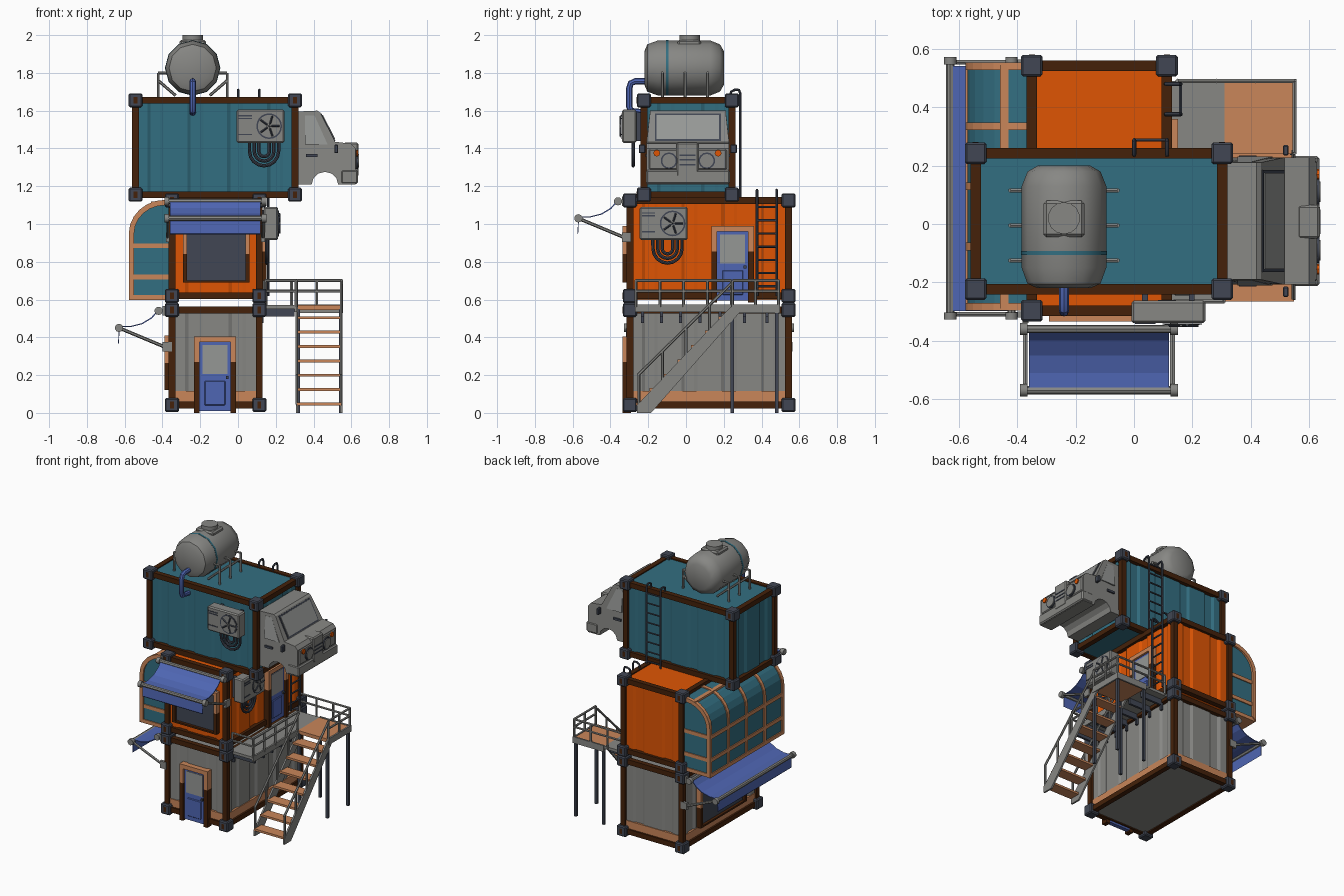
import bpy, bmesh, math
from mathutils import Matrix, Vector

if "Cube" in bpy.data.objects:
    bpy.data.objects.remove(bpy.data.objects["Cube"])

def material(name, r, g, b):
    m = bpy.data.materials.new(name)
    m.diffuse_color = [(c / 255) ** 2.2 for c in (r, g, b)] + [1]
    m.use_nodes = True
    m.node_tree.nodes["Principled BSDF"].inputs["Base Color"].default_value = m.diffuse_color
    return m
ORANGE = material("orange", 222, 86, 12)
TEAL = material("teal", 54, 110, 128)
BLUE = material("blue", 80, 102, 178)
GREY = material("grey", 134, 134, 131)
GLASS = material("glass grey", 148, 150, 148)
BROWN = material("dark brown", 70, 38, 18)
SLATE = material("slate", 67, 72, 84)
SALMON = material("salmon", 200, 133, 90)

X = Matrix.Identity(4)      # placement applied to every new part
def place(x=0, y=0, z=0, turn=0):
    global X
    X = Matrix.Translation((x, y, z)) @ Matrix.Rotation(math.radians(turn), 4, 'Z')

def finish(name, bm, mat, smooth=False):
    bmesh.ops.recalc_face_normals(bm, faces=bm.faces)
    bm.transform(X)
    me = bpy.data.meshes.new(name)
    bm.to_mesh(me)
    bm.free()
    me.materials.append(mat)
    ob = bpy.data.objects.new(name, me)
    bpy.context.collection.objects.link(ob)
    if smooth:
        bpy.ops.object.select_all(action='DESELECT')
        ob.select_set(True)
        bpy.context.view_layer.objects.active = ob
        bpy.ops.object.shade_smooth_by_angle(angle=math.radians(40))
    return ob

def boxes(name, items, mat, bevel=0):
    """items: (x0, x1, y0, y1, z0, z1)"""
    bm = bmesh.new()
    for a, b, c, d, e, f in items:
        m = Matrix.Translation(((a + b) / 2, (c + d) / 2, (e + f) / 2)) @ Matrix.Diagonal((b - a, d - c, f - e, 1))
        bmesh.ops.create_cube(bm, size=1, matrix=m)
    if bevel:
        bmesh.ops.bevel(bm, geom=bm.edges[:], offset=bevel, segments=1, affect='EDGES')
    return finish(name, bm, mat)

def rods(name, pairs, r, mat, n=6):
    bm = bmesh.new()
    for p, q in pairs:
        p, q = Vector(p), Vector(q)
        d = q - p
        m = Matrix.Translation((p + q) / 2) @ d.to_track_quat('Z', 'Y').to_matrix().to_4x4()
        bmesh.ops.create_cone(bm, cap_ends=True, segments=n, radius1=r, radius2=r, depth=d.length, matrix=m)
    return finish(name, bm, mat, True)

def pipe(name, pts, r, mat):
    cu = bpy.data.curves.new(name, 'CURVE')
    cu.dimensions, cu.bevel_depth, cu.bevel_resolution, cu.use_fill_caps = '3D', r, 2, True
    s = cu.splines.new('POLY')
    s.points.add(len(pts) - 1)
    for p, co in zip(s.points, pts):
        p.co = (*co, 1)
    ob = bpy.data.objects.new(name + "_path", cu)
    bpy.context.collection.objects.link(ob)
    bpy.context.view_layer.update()
    bm = bmesh.new()
    me = ob.evaluated_get(bpy.context.evaluated_depsgraph_get()).to_mesh()
    bm.from_mesh(me)
    bpy.data.objects.remove(ob)
    return finish(name, bm, mat, True)

def prism(name, pts, axis, a, b, mat, edit=None):
    """Extrude a 2D outline along an axis: x takes (y,z), y takes (x,z), z takes (x,y)."""
    def co(p, t):
        return {'x': (t, *p), 'y': (p[0], t, p[1]), 'z': (*p, t)}[axis]
    bm = bmesh.new()
    lo = [bm.verts.new(co(p, a)) for p in pts]
    hi = [bm.verts.new(co(p, b)) for p in pts]
    bm.faces.new(lo)
    bm.faces.new(hi)
    for i in range(len(pts)):
        j = (i + 1) % len(pts)
        bm.faces.new((lo[i], lo[j], hi[j], hi[i]))
    for v in bm.verts:
        if edit:
            edit(v)
    return finish(name, bm, mat)

# ---- containers: ribbed shell, dark frame, corner castings
def container(name, xs, ys, zs, mat):
    corners = [(xs[0], ys[0]), (xs[1], ys[0]), (xs[1], ys[1]), (xs[0], ys[1])]
    pts = []
    for i in range(4):
        a, b = Vector(corners[i]), Vector(corners[(i + 1) % 4])
        d = (b - a).normalized()
        n, k = Vector((-d.y, d.x)), max(2, round((b - a).length / 0.2))
        pts.append(a)
        for j in range(k):
            for t, o in ((.3, 0), (.38, .01), (.62, .01), (.7, 0)):
                pts.append(a + (b - a) * (j + t) / k + n * o)
    prism(name + "_shell", [tuple(p) for p in pts], 'z', zs[0] - .01, zs[1] + .01, mat)
    w = .018
    beams = [(x - w, x + w, y - w, y + w, *zs) for x in xs for y in ys]
    beams += [(*xs, y - w, y + w, z - w, z + w) for y in ys for z in zs]
    beams += [(x - w, x + w, *ys, z - w, z + w) for x in xs for z in zs]
    boxes(name + "_frame", beams, BROWN)
    c = .037
    boxes(name + "_corners", [(x - c, x + c, y - c, y + c, z - c, z + c) for x in xs for y in ys for z in zs], SLATE, .007)
    boxes(name + "_corner_slots", [(x - .01, x + .01, y - c - .001, y + c + .001, z - .018, z + .018)
          for x in xs for y in ys for z in zs], BROWN)

XS, YS = (-.35, .113), (-.297, .543)
container("lower_container", XS, YS, (.042, .545), GREY)
container("middle_container", XS, YS, (.62, 1.125), ORANGE)
container("upper_container", (-.543, .302), (-.223, .243), (1.155, 1.655), TEAL)
boxes("lower_skirt", [(-.355, .118, -.302, .548, .06, .115)], SALMON)

# ---- doors and windows, modelled facing -y
def frame(name, w, z0, z1, t, split):
    for part, a, b, m in (("upper", split, z1, SALMON), ("lower", z0, split, BROWN)):
        boxes(f"{name}_{part}_frame", [(s * w - t / 2, s * w + t / 2, -.035, .01, a, b) for s in (-1, 1)], m)
    boxes(name + "_lintel", [(-w - t / 2, w + t / 2, -.035, .01, z1 - t, z1)], SALMON)

def door(name):
    frame(name, .097, .0, .405, .03, .27)
    boxes(name + "_leaf", [(-.082, .082, -.02, .01, .01, .375)], BLUE)
    boxes(name + "_glass", [(-.066, .066, -.024, 0, .205, .36)], GLASS)
    boxes(name + "_panel", [(-.055, .055, -.027, 0, .04, .17)], BLUE, .004)
    boxes(name + "_handle", [(.058, .072, -.035, -.02, .18, .195)], SLATE)

def window(name, w, z0, z1):
    frame(name, w, z0, z1, .022, z0 + (z1 - z0) * .5)
    boxes(name + "_pane", [(-w, w, -.015, .01, z0, z1)], SLATE)
    boxes(name + "_sill", [(-w - .011, w + .011, -.035, .01, z0, z0 + .012)], BROWN)

place(-.122, -.3, 0); door("front_door")
place(.116, .247, .585, 90); door("balcony_door")
place(-.115, -.3, 0); window("front_window", .165, .69, .99)
place(-.353, .122, 0, -90); window("left_window", .25, .12, .41)

# ---- awnings with sagging cloth, rollers and arms
def awning(name, half):
    top = [(-.05, .01), (-.09, -.035), (-.14, -.065), (-.2, -.08), (-.26, -.08), (-.265, -.17)]
    prism(name + "_cloth", top + [(y + .004, z - .005) for y, z in reversed(top)], 'x', -half, half, BLUE)
    rods(name + "_rollers", [((-half - .012, y, z), (half + .012, y, z)) for y, z in ((-.05, 0), (-.26, -.09))], .014, GREY, 8)
    rods(name + "_roller_caps", [((s * (half + .005), y, z), (s * (half + .03), y, z))
         for s in (-1, 1) for y, z in ((-.05, 0), (-.26, -.09))], .022, GREY, 10)
    rods(name + "_arms", [((s * (half + .012), -.02, -.19), (s * (half + .012), -.26, -.09)) for s in (-1, 1)], .009, GREY)
    boxes(name + "_brackets", [(s * (half + .012) - .01, s * (half + .012) + .01, -.03, .02, z - .025, z + .025)
          for s in (-1, 1) for z in (-.19, 0)], GREY)
place(-.12, -.31, 1.12); awning("front_awning", .24)
place(-.37, .122, .54, -90); awning("left_awning", .42)

# ---- air conditioners with fan and hanging hoses
def aircon(name):
    boxes(name + "_case", [(-.127, .127, -.09, -.012, 0, .175)], GREY, .008)
    boxes(name + "_mount", [(-.09, -.07, -.02, .02, .01, .16), (.07, .09, -.02, .02, .01, .16)], SLATE)
    c = Vector((.047, -.091, .088))
    rods(name + "_fan_well", [(c, c + Vector((0, -.003, 0)))], .068, SLATE, 20)
    rods(name + "_fan_disc", [(c, c + Vector((0, -.005, 0)))], .06, GREY, 20)
    rods(name + "_fan_blades", [(c + Vector((0, -.007, 0)), c + Vector((.056 * math.cos(a), -.007, .056 * math.sin(a))))
         for a in [i * math.tau / 5 for i in range(5)]], .005, SLATE, 4)
    rods(name + "_fan_hub", [(c, c + Vector((0, -.011, 0)))], .014, GREY, 8)
    boxes(name + "_vents", [(-.115, -.045, -.093, -.08, z, z + .007) for z in (.125, .14, .04)], SLATE)
    for i, r in enumerate((.028, .052, .077)):
        pts = [(.02 - r, -.03, .01)] + [(.02 + r * math.cos(a), -.03, -.045 + r * math.sin(a))
               for a in [math.pi + k * math.pi / 8 for k in range(9)]] + [(.02 + r, -.03, .01)]
        pipe(f"{name}_hose_{i}", pts, .009, SLATE)
place(.118, -.25, 1.43); aircon("front_aircon")
place(.122, -.118, .915, 90); aircon("side_aircon")
place()

# ---- curved bay on the left of the middle container
def bay(g):
    arc = [(-.385 - (.185 + g) * math.sin(a), .95 + (.17 + g) * math.cos(a)) for a in [i * math.pi / 12 for i in range(7)]]
    return [(-.352, arc[0][1])] + arc + [(-.57 - g, .605 - g), (-.352, .605 - g)]
prism("bay_shell", bay(0), 'y', -.285, .54, TEAL)
out, inn = bay(.008), bay(-.02)
for i in range(5):      # arched ribs
    y = -.283 + i * .206
    prism(f"bay_rib_{i}", out[:-1] + inn[-2::-1], 'y', y - .013, y + .013, SALMON)
boxes("bay_rails", [(-.578, -.355, -.292, .547, z - .013, z + .013) for z in (.61, .72, .885)], SALMON)
boxes("bay_top_rail", [(-.46, -.43, -.29, .545, 1.098, 1.118)], SALMON)

# ---- water tank with cradle and outlet
bm = bmesh.new()
prof = [(.09, -.22), (.125, -.205), (.145, -.15), (.145, .13), (.125, .18), (.09, .2)]
rings = [[bm.verts.new((-.24 + r * math.cos(k * math.pi / 6), y, 1.826 + r * math.sin(k * math.pi / 6))) for k in range(12)] for r, y in prof]
for a, b in zip(rings, rings[1:]):
    for k in range(12):
        bm.faces.new((a[k], a[(k + 1) % 12], b[(k + 1) % 12], b[k]))
bm.faces.new(rings[0])
bm.faces.new(rings[-1])
finish("tank", bm, GREY, True)
boxes("tank_hatch_plate", [(-.31, -.17, -.045, .08, 1.9, 1.975)], GREY, .01)
rods("tank_cap", [((-.24, .02, 1.95), (-.24, .02, 2.0))], .055, GREY, 14)
rods("tank_band", [((-.24, -.107, 1.826), (-.24, -.093, 1.826))], .147, TEAL, 12)
legs = []
for y in (-.125, -.005, .115):
    for s in (-1, 1):
        x = -.24 + s * .183
        legs += [((x, y, 1.66), (x, y, 1.8)), ((x, y, 1.8), (-.24 + s * .13, y, 1.8)), ((x, y, 1.76), (-.24 + s * .09, y, 1.68))]
rods("tank_cradle", legs, .008, GREY)
pipe("tank_outlet", [(-.24, -.2, 1.755), (-.24, -.27, 1.755), (-.24, -.292, 1.745), (-.24, -.3, 1.72),
     (-.24, -.3, 1.62), (-.24, -.292, 1.6), (-.24, -.22, 1.59)], .017, BLUE)

# ---- truck cab
def taper(v):
    if v.co.z > 1.5:
        v.co.y = .01 + (v.co.y - .01) * .92
arch = [(.46 + .07 * math.cos(a), 1.21 + .066 * math.sin(a)) for a in [i * math.pi / 6 for i in range(7)]]
prism("cab_body", [(.3, 1.21), (.3, 1.595), (.42, 1.6), (.435, 1.59), (.515, 1.435), (.6, 1.425), (.622, 1.4), (.622, 1.21)] + arch,
      'y', -.208, .228, GREY, taper)
prism("windscreen_seal", [(.434, 1.58), (.508, 1.437), (.516, 1.44), (.442, 1.585)], 'y', -.165, .185, SLATE)
prism("windscreen", [(.437, 1.572), (.503, 1.445), (.515, 1.451), (.449, 1.578)], 'y', -.155, .175, GLASS)
prism("side_windows", [(.355, 1.42), (.355, 1.575), (.405, 1.575), (.475, 1.42)], 'y', -.211, .231, GLASS,
      lambda v: taper(v))
boxes("door_handles", [(.36, .42, -.214, .234, 1.355, 1.37)], SLATE)
boxes("bumper", [(.545, .635, -.213, .233, 1.213, 1.285)], GREY, .008)
boxes("grille", [(.56, .637, -.05, .065, 1.25, 1.432)], GREY, .008)
boxes("hood_block", [(.545, .628, -.2, .22, 1.285, 1.4)], GREY, .01)
boxes("grille_slots", [(.63, .64, -.035, .05, z, z + .008) for z in (1.31, 1.335, 1.36)], SLATE)
rods("headlight_rims", [((.6, y, 1.335), (.635, y, 1.335)) for y in (-.09, .11)], .044, SLATE, 14)
rods("headlights", [((.6, y, 1.335), (.64, y, 1.335)) for y in (-.09, .11)], .036, GREY, 14)
rods("indicators", [((.595, y, 1.375), (.636, y, 1.375)) for y in (-.155, .17)], .018, ORANGE, 8)
boxes("mirrors", [(.51, .53, a, a + .035, 1.375, 1.42) for a in (-.25, .235)], SLATE, .004)

# ---- balcony, landing and stairs
boxes("walkway", [(.12, .31, -.27, .49, .55, .57)], GREY)
boxes("landing", [(.31, .553, .24, .49, .545, .57)], SALMON)
boxes("landing_edge", [(.31, .555, .485, .497, .53, .575), (.545, .557, .24, .497, .53, .575), (.3, .312, -.27, .24, .535, .575)], GREY)
boxes("walkway_brackets", [(.12, .3, y - .008, y + .008, .51, .55) for y in (-.23, -.13, -.03, .075, .18, .31, .43)]
      + [(.12, .135, y - .008, y + .008, .475, .55) for y in (-.23, -.13, -.03, .075, .18, .31, .43)], SLATE)
boxes("landing_posts", [(x - .009, x + .009, y - .009, y + .009, 0, .55) for x in (.32, .543) for y in (.245, .48)], SLATE)
rail = []
for a, b in (((.14, -.265), (.307, -.265)), ((.307, -.265), (.307, .24)), ((.55, .245), (.55, .49)), ((.55, .49), (.15, .49))):
    a, b = Vector(a), Vector(b)
    rail += [((*a, z), (*b, z)) for z in (.645, .7)]
    n = max(1, round((b - a).length / .14))
    rail += [((*a.lerp(b, i / n), .56), (*a.lerp(b, i / n), .7)) for i in range(n + 1)]
rods("railing", rail, .008, GREY)
for side, x in (("inner", .306), ("outer", .541)):
    prism(side + "_stringer", [(.24, .565), (.3, .55), (-.185, 0), (-.26, 0), (-.26, .04)], 'x', x, x + .012, GREY)
boxes("stair_treads", [(.312, .548, -.265 + i * .073, -.185 + i * .073, .04 + i * .076, .055 + i * .076) for i in range(7)], SALMON)
rods("stair_handrails", [((x, .25, .695), (x, -.255, .2)) for x in (.312, .547)]
     + [((x, y, .04 + (y + .255) * .97), (x, y, .2 + (y + .255) * .97)) for x in (.312, .547) for y in (-.25, -.125, 0, .125)], .008, GREY)

# ---- ladders, modelled facing -y with hooked tops
def ladder(name, h, w):
    for s in (-1, 1):
        pipe(f"{name}_rail_{s + 1}", [(s * w, -.03, 0), (s * w, -.03, h - .02), (s * w, -.022, h), (s * w, 0, h), (s * w, .02, h - .01), (s * w, .022, h - .06)], .007, SLATE)
    n = int(h / .075)
    rods(name + "_rungs", [((-w, -.03, .05 + i * .07), (w, -.03, .05 + i * .07)) for i in range(n)], .006, SLATE)
place(.13, .428, .62, 90); ladder("side_ladder", .56, .052)
place(.057, .258, 1.11, 180); ladder("back_ladder", .6, .056)
